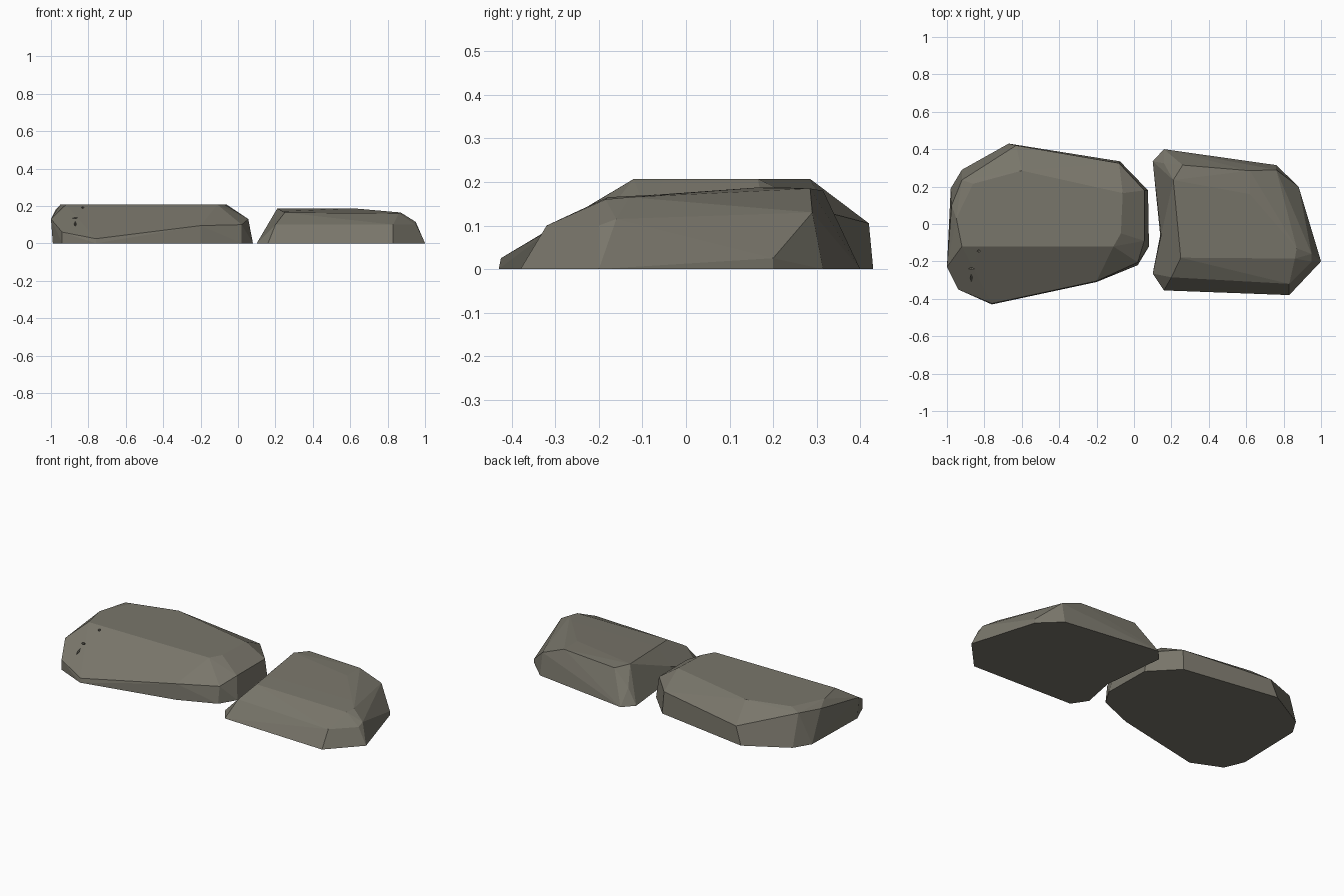
import bpy, bmesh
from mathutils import Vector

if "Cube" in bpy.data.objects:
    bpy.data.objects.remove(bpy.data.objects["Cube"])

stone = bpy.data.materials.new("olive grey stone")
stone.diffuse_color = (0.19, 0.18, 0.145, 1)
stone.use_nodes = True
stone.node_tree.nodes["Principled BSDF"].inputs["Base Color"].default_value = stone.diffuse_color


def hull_rock(name, base, shoulder, crown):
    """Faceted rock: convex hull of a ground outline, shoulder and crown points."""
    bm = bmesh.new()
    for x, y in base:
        bm.verts.new((x, y, 0))
    for p in shoulder + crown:
        bm.verts.new(p)
    res = bmesh.ops.convex_hull(bm, input=bm.verts[:])
    junk = {v for v in res["geom_interior"] + res["geom_unused"]
            if isinstance(v, bmesh.types.BMVert)}
    bmesh.ops.delete(bm, geom=list(junk), context="VERTS")
    bmesh.ops.dissolve_limit(bm, angle_limit=0.06, verts=bm.verts[:], edges=bm.edges[:])
    bmesh.ops.recalc_face_normals(bm, faces=bm.faces[:])
    me = bpy.data.meshes.new(name)
    bm.to_mesh(me)
    bm.free()
    me.materials.append(stone)
    ob = bpy.data.objects.new(name, me)
    bpy.context.collection.objects.link(ob)
    return ob


# Large left rock
left = hull_rock(
    "left_rock",
    [(-.99, -.23), (-.94, -.35), (-.76, -.43), (-.2, -.31), (.02, -.22), (.08, -.12),
     (.075, .18), (-.075, .335), (-.67, .43), (-.92, .29), (-.98, .19)],
    [(-.94, -.35, .06), (-.76, -.425, .025), (-.2, -.305, .095), (.02, -.205, .1),
     (.055, -.09, .13), (.055, .18, .13), (-.08, .325, .13), (-.63, .42, .105),
     (-.92, .235, .19), (-.975, .1, .18), (-1, -.23, .13)],
    [(-.92, -.12, .207), (-.95, .03, .207), (-.86, .215, .207), (-.6, .285, .207),
     (-.06, .165, .207), (-.07, -.05, .207), (-.11, -.12, .207)])

# Smaller right rock
right = hull_rock(
    "right_rock",
    [(.1, .335), (.16, .4), (.76, .315), (.88, .2), (1, -.2), (.83, -.38),
     (.16, -.355), (.1, -.265)],
    [(.2, -.285, .1), (.83, -.32, .1), (.95, -.2, .1), (.95, -.16, .115),
     (.88, .2, .025), (.76, .29, .13), (.2, .355, .09), (.16, .325, .09)],
    [(.25, -.18, .165), (.86, -.185, .16), (.87, -.13, .165), (.62, .16, .187),
     (.21, .235, .187), (.26, .315, .18), (.62, .285, .185)])

# Hollow in the side of the right rock facing the left one
bm = bmesh.new()
bm.from_mesh(right.data)
bmesh.ops.bisect_plane(bm, geom=bm.verts[:] + bm.edges[:] + bm.faces[:],
                       plane_co=(0, -.06, 0), plane_no=(0, 1, 0))
for v in bm.verts:
    if v.co.x < .2 and v.co.z < .01 and abs(v.co.y + .06) < .01:
        v.co.x = .14
bm.to_mesh(right.data)
bm.free()

# Chips knocked out of the left rock's front slope
slope = Vector((0, -.51, .86))
chips = bmesh.new()
for (x, y, z), size in (((-.87, -.24, .137), (.03, .012)),
                        ((-.87, -.29, .105), (.012, .04)),
                        ((-.83, -.145, .192), (.017, .014))):
    m = bmesh.ops.create_cone(chips, segments=4, cap_ends=True, radius1=.2, radius2=1,
                              depth=1)["verts"]
    for v in m:
        v.co.x *= size[0]
        v.co.y *= size[1]
        v.co.z *= .05
        v.co = slope.to_track_quat("Z", "Y").to_matrix() @ v.co + Vector((x, y, z))
me = bpy.data.meshes.new("chip_cutter")
chips.to_mesh(me)
chips.free()
me.materials.append(stone)
cutter = bpy.data.objects.new("chip_cutter", me)
bpy.context.collection.objects.link(cutter)
cutter.hide_render = True
cutter.display_type = "WIRE"
mod = left.modifiers.new("chips", "BOOLEAN")
mod.operation = "DIFFERENCE"
mod.solver = "EXACT"
mod.use_self = True
mod.object = cutter
